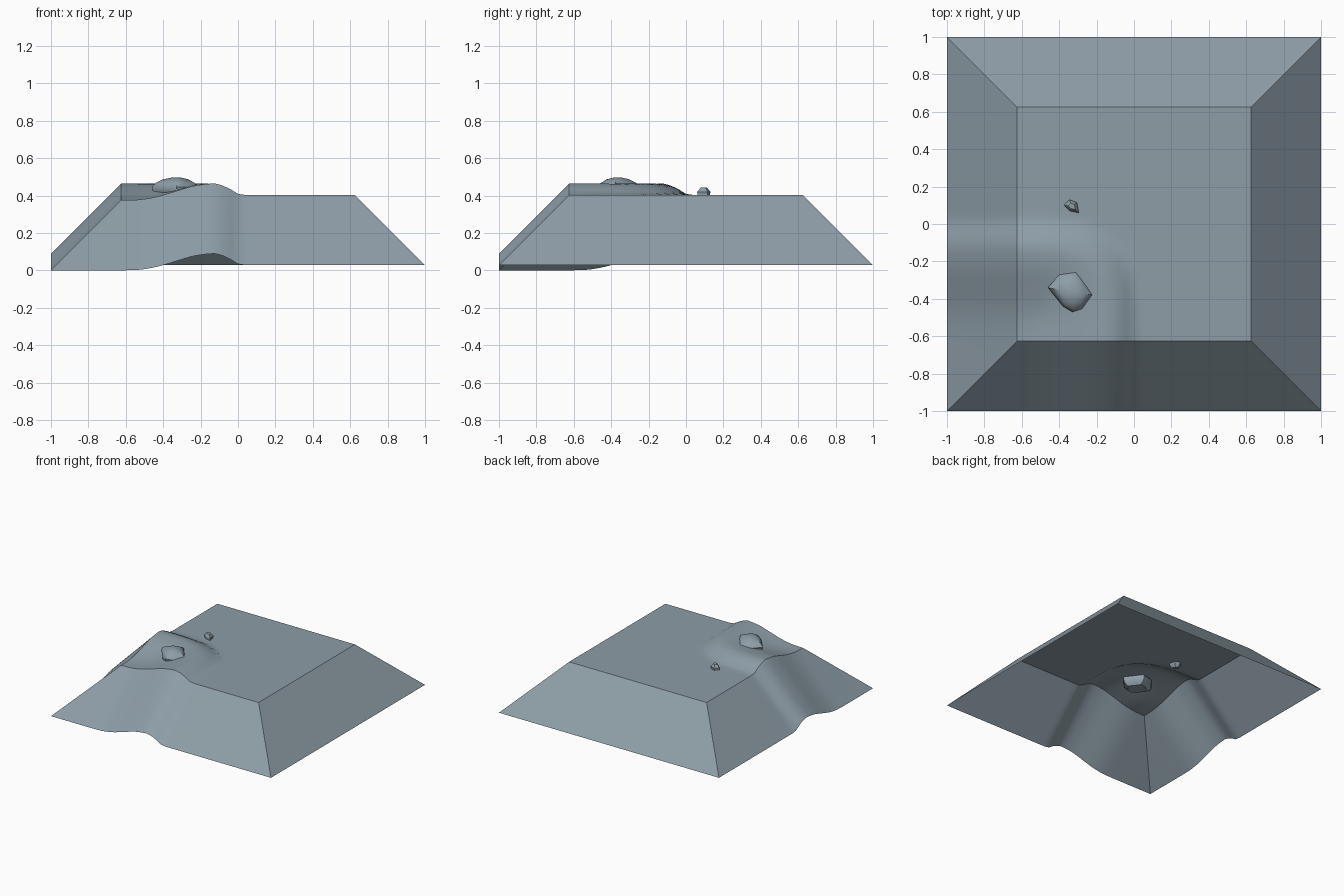
import bpy, bmesh, math
from mathutils import Vector

if "Cube" in bpy.data.objects:
    bpy.data.objects.remove(bpy.data.objects["Cube"])

stone = bpy.data.materials.new("blue_grey_stone")
stone.diffuse_color = (0.27, 0.34, 0.39, 1)
stone.use_nodes = True
stone.node_tree.nodes["Principled BSDF"].inputs["Base Color"].default_value = stone.diffuse_color

RIM, DROP, FLAT, N = 0.625, 0.375, 0.403, 30

# ridge height against distance from the front left corner of the plateau
PROFILE = [(0, .375), (.083, .377), (.145, .384), (.208, .398), (.29, .423),
           (.375, .449), (.44, .461), (.50, .465), (.54, .455), (.585, .434),
           (.61, .418), (.635, FLAT), (9, FLAT)]


def height(x, y):
    a, b = x + RIM, y + RIM
    d = (a ** 3.5 + b ** 3.5) ** (1 / 3.5)
    for (d0, z0), (d1, z1) in zip(PROFILE, PROFILE[1:]):
        if d <= d1:
            return z0 + (z1 - z0) * (d - d0) / (d1 - d0)
    return FLAT


def finish(bm, name, angle):
    me = bpy.data.meshes.new(name)
    bm.to_mesh(me)
    bm.free()
    ob = bpy.data.objects.new(name, me)
    bpy.context.collection.objects.link(ob)
    me.materials.append(stone)
    bpy.ops.object.select_all(action='DESELECT')
    ob.select_set(True)
    bpy.context.view_layer.objects.active = ob
    bpy.ops.object.shade_smooth_by_angle(angle=math.radians(angle))
    return ob


# terrain: open sheet, plateau grid whose outermost ring is the sloping skirt
bm = bmesh.new()
grid = []
for j in range(-1, N + 2):
    row = []
    for i in range(-1, N + 2):
        ci, cj = min(max(i, 0), N), min(max(j, 0), N)
        x, y = -RIM + 2 * RIM * ci / N, -RIM + 2 * RIM * cj / N
        x, y = max(x, -RIM), max(y, -RIM)
        z = height(x, y)
        if i != ci or j != cj:
            z -= DROP
        row.append(bm.verts.new((x + (i - ci) * DROP, y + (j - cj) * DROP, z)))
    grid.append(row)
last = N + 1
for j in range(N + 2):
    for i in range(N + 2):
        # the four corner cells become mitres that split along the diagonal
        ring = [grid[j][i], grid[j][i + 1], grid[j + 1][i + 1], grid[j + 1][i]]
        if i in (0, last) and j in (0, last):
            continue
        bm.faces.new(ring)
# slide the skirt's outer row ends out to the mitred corners
for j in (1, last):
    for i in (1, last):
        oj, oi = (0 if j == 1 else N + 2), (0 if i == 1 else N + 2)
        corner, inner = grid[oj][oi], grid[j][i]
        bm.faces.new((inner, grid[oj][i], corner))
        bm.faces.new((inner, corner, grid[j][oi]))
bmesh.ops.recalc_face_normals(bm, faces=bm.faces)
if sum(f.normal.z for f in bm.faces) < 0:
    bmesh.ops.reverse_faces(bm, faces=bm.faces)
finish(bm, "terrain", 35)


# boulder: outline rings at several heights wrapped in a hull
def hull_rock(name, outline, levels, angle):
    bm = bmesh.new()
    c = sum((Vector(p) for p in outline), Vector((0, 0))) / len(outline)
    for z, s in levels:
        for p in outline:
            q = c + (Vector(p) - c) * s
            bm.verts.new((q.x, q.y, z))
    out = bmesh.ops.convex_hull(bm, input=bm.verts)
    loose = {v for v in out["geom_interior"] + out["geom_unused"]
             if isinstance(v, bmesh.types.BMVert)}
    bmesh.ops.delete(bm, geom=list(loose), context='VERTS')
    bmesh.ops.recalc_face_normals(bm, faces=bm.faces)
    finish(bm, name, angle)


hull_rock("boulder",
          [(-.46, -.34), (-.40, -.27), (-.31, -.25), (-.25, -.33),
           (-.215, -.38), (-.28, -.455), (-.33, -.47), (-.38, -.44)],
          [(.385, .65), (.415, .95), (.445, 1), (.468, .85), (.487, .55), (.496, .2)], 40)

hull_rock("pebble",
          [(-.375, .10), (-.345, .13), (-.305, .115), (-.295, .06), (-.345, .07)],
          [(.365, .5), (.39, .95), (.42, 1), (.442, .5)], 20)
